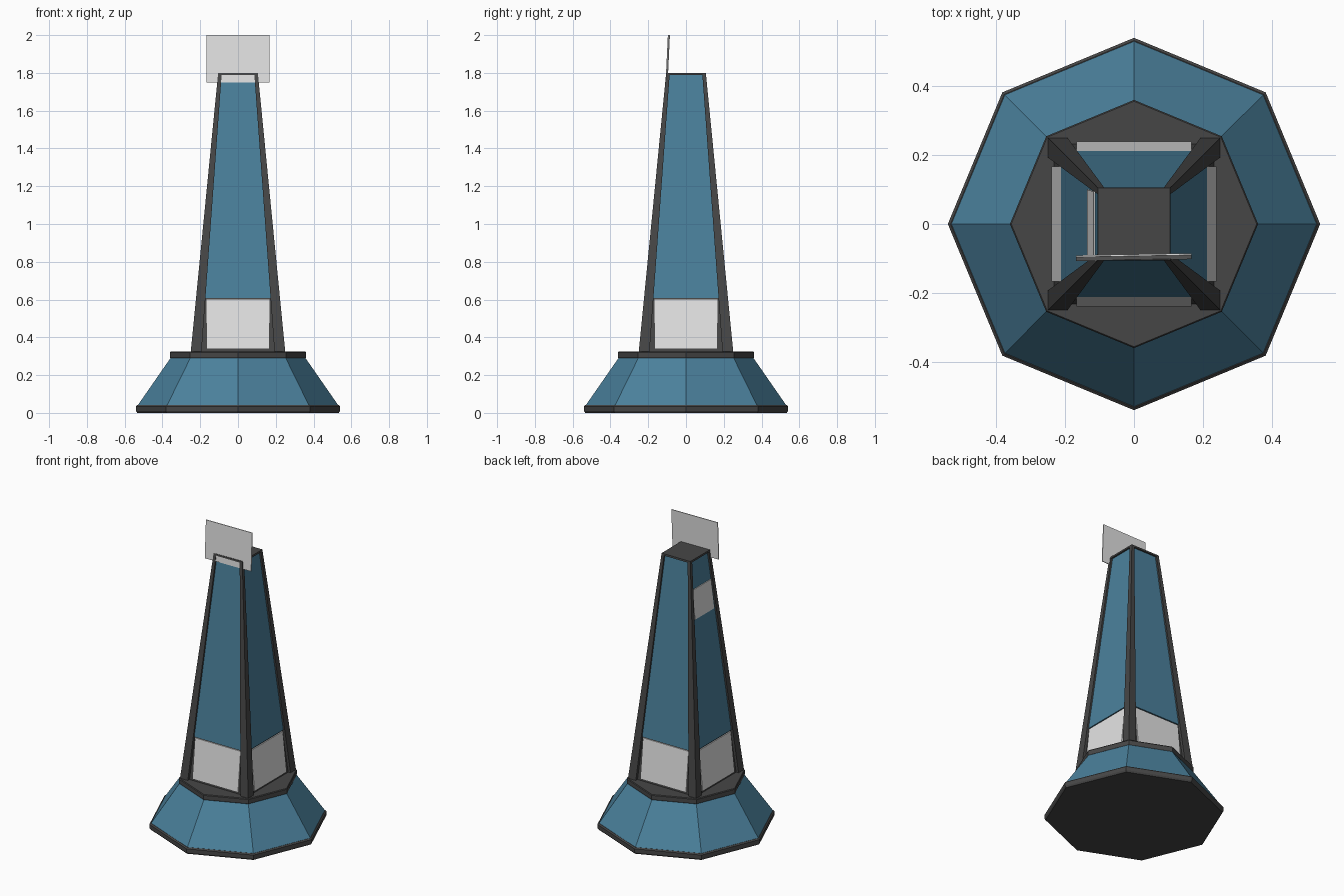
import bpy
import bmesh
from math import sin, cos, pi
from mathutils import Matrix, Vector

cube = bpy.data.objects.get("Cube")
if cube:
    bpy.data.objects.remove(cube, do_unlink=True)


def make_material(name, rgb):
    mat = bpy.data.materials.new(name)
    mat.use_nodes = True
    color = (*rgb, 1.0)
    mat.diffuse_color = color
    mat.node_tree.nodes["Principled BSDF"].inputs["Base Color"].default_value = color
    return mat


BLUE = make_material("steel blue", (0.07, 0.22, 0.335))
DARK = make_material("dark grey", (0.062, 0.062, 0.062))
PALE = make_material("pale grey", (0.77, 0.77, 0.77))


def loft(name, mat, rings, turn=0.0):
    """Closed solid through rings of (outline, z), turned about z."""
    bm = bmesh.new()
    loops = [[bm.verts.new((x, y, z)) for x, y in outline] for outline, z in rings]
    for low, high in zip(loops, loops[1:]):
        n = len(low)
        for i in range(n):
            j = (i + 1) % n
            bm.faces.new((low[i], low[j], high[j], high[i]))
    bm.faces.new(list(reversed(loops[0])))
    bm.faces.new(loops[-1])
    bmesh.ops.rotate(bm, verts=bm.verts, cent=Vector(), matrix=Matrix.Rotation(turn, 3, "Z"))
    bmesh.ops.recalc_face_normals(bm, faces=bm.faces)
    mesh = bpy.data.meshes.new(name)
    bm.to_mesh(mesh)
    bm.free()
    mesh.materials.append(mat)
    obj = bpy.data.objects.new(name, mesh)
    bpy.context.collection.objects.link(obj)
    return obj


def octagon(r):
    return [(r * cos(i * pi / 4), r * sin(i * pi / 4)) for i in range(8)]


def rect(x0, x1, y0, y1):
    return [(x0, y0), (x1, y0), (x1, y1), (x0, y1)]


FLOOR, TOP = 0.325, 1.8


def taper(z, low, high):
    return low + (high - low) * (z - FLOOR) / (TOP - FLOOR)


def half_width(z):
    """Outer face distance of the tower at height z."""
    return taper(z, 0.25, 0.105)


def post_inner(z):
    return taper(z, 0.193, 0.086)


# Octagonal base
loft("base_plinth", DARK, [(octagon(0.533), 0), (octagon(0.54), 0.01),
                           (octagon(0.54), 0.035), (octagon(0.532), 0.042)])
loft("base_skirt", BLUE, [(octagon(0.531), 0.04), (octagon(0.354), 0.295)])
loft("base_deck", DARK, [(octagon(0.358), 0.29), (octagon(0.36), 0.295),
                         (octagon(0.36), 0.32), (octagon(0.356), FLOOR)])

# Tapered core and cap
def core_ring(z):
    h = half_width(z) - 0.018
    return rect(-h, h, -h, h), z

loft("tower_core", DARK, [core_ring(FLOOR), core_ring(TOP - 0.005)])
loft("tower_cap", DARK, [(rect(-0.106, 0.106, -0.106, 0.106), TOP - 0.012),
                         (rect(-0.105, 0.105, -0.105, 0.105), TOP)])


def face_ring(z, half, recess, depth):
    y = -half_width(z) + recess
    return rect(-half, half, y, y + depth), z


# Four sides: corner post, blue panel and lower screen
sides = ["front", "left", "back", "right"]
for k, side in enumerate(sides):
    turn = k * pi / 2
    posts = []
    for z in (FLOOR, TOP):
        a, b = post_inner(z), half_width(z)
        posts.append((rect(a, b, -b, -a), z))
    loft(side + "_corner_post", DARK, posts, turn)
    loft(side + "_panel", BLUE, [face_ring(z, post_inner(z) + 0.002, 0.011, 0.012)
                                 for z in (0.607, TOP - 0.01)], turn)
    loft(side + "_lower_screen", PALE, [face_ring(0.338, 0.167, 0.009, 0.009),
                                        face_ring(0.6, 0.167, 0.011, 0.009)], turn)

# Small upper screen on the model's right side
loft("upper_screen", PALE, [face_ring(1.42, 0.1, 0.006, 0.007),
                            face_ring(1.61, 0.094, 0.006, 0.007)], -pi / 2)


# Thin sign plate standing at the top of the front
def sign_ring(y, z):
    return [(-0.168, y - 0.003), (0.167, y + 0.003),
            (0.167, y + 0.008), (-0.168, y + 0.002)], z

loft("sign_plate", PALE, [sign_ring(-0.105, 1.75), sign_ring(-0.093, 2.0)])
